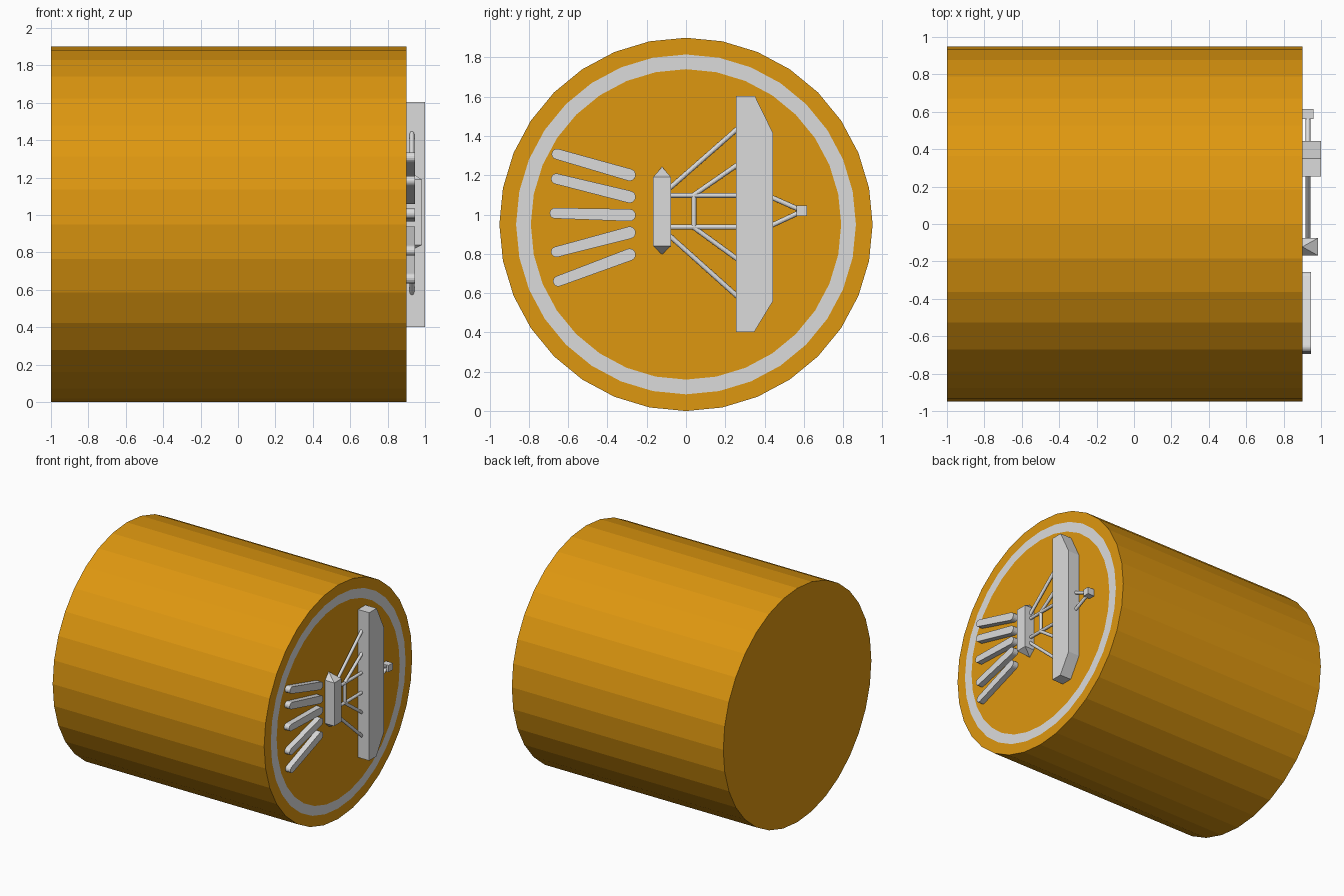
import bpy, bmesh, math
from mathutils import Vector

if "Cube" in bpy.data.objects:
    bpy.data.objects.remove(bpy.data.objects["Cube"])


def material(name, color):
    m = bpy.data.materials.new(name)
    m.diffuse_color = (*color, 1)
    m.use_nodes = True
    m.node_tree.nodes["Principled BSDF"].inputs["Base Color"].default_value = m.diffuse_color
    return m


ORANGE = material("orange", (0.73, 0.31, 0.005))
GREY = material("light grey", (0.71, 0.71, 0.71))
FACE = 0.9      # x of the decorated end
CZ = 0.95       # height of the drum axis


def finish(name, bm, mats):
    bmesh.ops.recalc_face_normals(bm, faces=bm.faces[:])
    me = bpy.data.meshes.new(name)
    bm.to_mesh(me)
    bm.free()
    for m in mats:
        me.materials.append(m)
    ob = bpy.data.objects.new(name, me)
    bpy.context.collection.objects.link(ob)
    return ob


def slab(name, outline, x0, x1):
    """Extrude a (y, z) outline along x."""
    bm = bmesh.new()
    f = bm.faces.new([bm.verts.new((x0, y, z)) for y, z in outline])
    ext = bmesh.ops.extrude_face_region(bm, geom=[f])["geom"]
    vs = [v for v in ext if isinstance(v, bmesh.types.BMVert)]
    bmesh.ops.translate(bm, verts=vs, vec=(x1 - x0, 0, 0))
    return finish(name, bm, [GREY])


def rod(name, a, b, r=0.0125, x=0.93):
    """Thin round bar between two (y, z) points."""
    a, b = Vector((x, *a)), Vector((x, *b))
    bm = bmesh.new()
    bmesh.ops.create_cone(bm, cap_ends=True, segments=12, radius1=r,
                          radius2=r, depth=(b - a).length)
    bm.transform((b - a).to_track_quat('Z', 'Y').to_matrix().to_4x4())
    bmesh.ops.translate(bm, verts=bm.verts[:], vec=(a + b) / 2)
    return finish(name, bm, [GREY])


# Drum with a grey ring cut into its end face
N = 32
bm = bmesh.new()
loops = []
for x, r in [(-1, 0.95), (FACE, 0.95), (FACE, 0.865), (FACE, 0.79)]:
    loops.append([bm.verts.new((x, r * math.sin(math.tau * i / N),
                                CZ + r * math.cos(math.tau * i / N))) for i in range(N)])
for k in range(3):
    for i in range(N):
        j = (i + 1) % N
        f = bm.faces.new((loops[k][i], loops[k][j], loops[k + 1][j], loops[k + 1][i]))
        f.material_index = 1 if k == 2 else 0
bm.faces.new(loops[0])
bm.faces.new(loops[3])
finish("drum", bm, [ORANGE, GREY])

# Fan of five round-ended bars
bars = [((-0.657, 1.308), (-0.287, 1.202)), ((-0.660, 1.182), (-0.287, 1.090)),
        ((-0.667, 1.007), (-0.287, 0.997)), ((-0.660, 0.810), (-0.287, 0.908)),
        ((-0.650, 0.661), (-0.287, 0.796))]
for n, (a, b) in enumerate(bars):
    ang = math.atan2(b[1] - a[1], b[0] - a[0])
    pts = []
    for (cy, cz), r, start in ((b, 0.031, -90), (a, 0.027, 90)):
        for s in range(9):
            t = ang + math.radians(start + 22.5 * s)
            pts.append((cy + r * math.cos(t), cz + r * math.sin(t)))
    slab(f"fan_bar_{n + 1}", pts, FACE - 0.02, 0.945)

# Pointed block: square column with a pyramid at each end
bm = bmesh.new()
rings = [[bm.verts.new((x, y, z)) for x, y in
          ((0.82, -0.168), (0.983, -0.168), (0.983, -0.076), (0.82, -0.076))]
         for z in (0.84, 1.19)]
tips = [bm.verts.new((FACE, -0.122, z)) for z in (0.797, 1.243)]
for i in range(4):
    j = (i + 1) % 4
    bm.faces.new((rings[0][i], rings[0][j], rings[1][j], rings[1][i]))
    for ring, tip in zip(rings, tips):
        bm.faces.new((ring[i], ring[j], tip))
finish("pointed_block", bm, [GREY])

# Long plate with bevelled corners
slab("long_plate", [(0.255, 0.402), (0.347, 0.402), (0.443, 0.56), (0.443, 1.415),
                    (0.351, 1.603), (0.255, 1.603)], FACE - 0.02, 1.0)

# Struts between the block and the plate
struts = [((-0.09, 1.128), (0.28, 1.453)), ((0.04, 1.10), (0.28, 1.266)),
          ((-0.09, 1.097), (0.28, 1.097)), ((-0.09, 0.936), (0.28, 0.936)),
          ((0.04, 0.934), (0.28, 0.760)), ((-0.09, 0.898), (0.28, 0.567)),
          ((0.04, 0.936), (0.04, 1.097))]
for n, (a, b) in enumerate(struts):
    rod(f"strut_{n + 1}", a, b)

# Small tip cube held by two rods
rod("tip_rod_upper", (0.43, 1.09), (0.58, 1.024))
rod("tip_rod_lower", (0.43, 0.942), (0.58, 1.012))
slab("tip_cube", [(0.562, 0.992), (0.616, 0.992), (0.616, 1.047), (0.562, 1.047)],
     FACE, 0.959)
